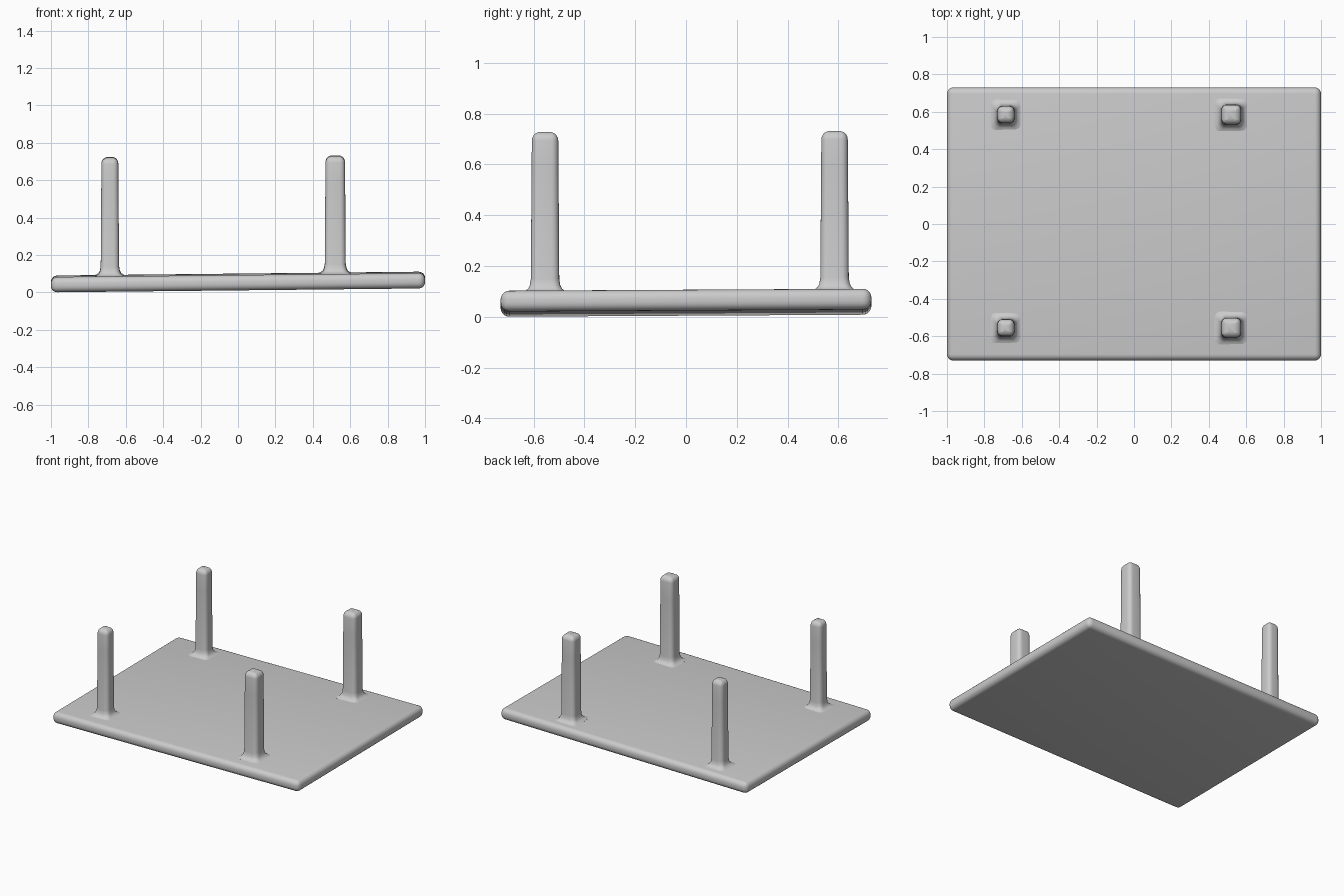
import bpy, bmesh, math

if "Cube" in bpy.data.objects:
    bpy.data.objects.remove(bpy.data.objects["Cube"])

grey = bpy.data.materials.new("plain grey")
grey.diffuse_color = (0.6, 0.6, 0.6, 1)
grey.use_nodes = True
grey.node_tree.nodes["Principled BSDF"].inputs["Base Color"].default_value = grey.diffuse_color


def slope(x, y):
    """Slight lean of the board."""
    return 0.0105 * (x + 1) + 0.0055 * (y + 0.73)


def finish(bm, name):
    bmesh.ops.recalc_face_normals(bm, faces=bm.faces)
    mesh = bpy.data.meshes.new(name)
    bm.to_mesh(mesh)
    bm.free()
    mesh.materials.append(grey)
    ob = bpy.data.objects.new(name, mesh)
    bpy.context.collection.objects.link(ob)
    bpy.context.view_layer.objects.active = ob
    ob.select_set(True)
    bpy.ops.object.shade_smooth_by_angle(angle=math.radians(40))
    ob.select_set(False)


# Table top: thin board with rounded edges, lying face down
bm = bmesh.new()
bmesh.ops.create_cube(bm, size=1)
for v in bm.verts:
    v.co = (v.co.x * 2, v.co.y * 1.46, (v.co.z + 0.5) * 0.082)
bmesh.ops.bevel(bm, geom=bm.edges[:], offset=0.034, segments=5,
                profile=0.5, affect='EDGES')
for v in bm.verts:
    v.co.z += slope(v.co.x, v.co.y)
finish(bm, "table_top")


def ring(bm, cx, cy, z, half, radius):
    """Rounded square of vertices."""
    radius = min(radius, half * 0.98)
    verts = []
    for corner in range(4):
        mid = math.pi / 4 + corner * math.pi / 2
        ox = math.copysign(half - radius, math.cos(mid))
        oy = math.copysign(half - radius, math.sin(mid))
        for i in range(6):
            a = corner * math.pi / 2 + i * math.pi / 10
            verts.append(bm.verts.new((cx + ox + radius * math.cos(a),
                                       cy + oy + radius * math.sin(a), z)))
    return verts


def leg(name, cx, cy, half, top):
    """Rounded post with a flared foot and a domed end."""
    base = 0.082 + slope(cx, cy)
    r = 0.034
    # (height, extra half width) from the flare to the dome
    profile = [(base - 0.02, 0.034), (base - 0.001, 0.034), (base + 0.004, 0.022),
               (base + 0.012, 0.012), (base + 0.025, 0.005), (base + 0.05, 0.001),
               (top - 0.15, -0.002)]
    for i in range(6):
        a = i * math.pi / 10
        profile.append((top - r + r * math.sin(a), -0.003 - r * (1 - math.cos(a))))
    bm = bmesh.new()
    rings = [ring(bm, cx, cy, z, half + e, 0.03 + min(e, 0)) for z, e in profile]
    for lo, hi in zip(rings, rings[1:]):
        for i in range(24):
            j = (i + 1) % 24
            bm.faces.new((lo[i], lo[j], hi[j], hi[i]))
    bm.faces.new(rings[0][::-1])
    bm.faces.new(rings[-1])
    finish(bm, name)


# Four upright legs
for side, x, half, top in (("left", -0.685, 0.048, 0.72), ("right", 0.52, 0.055, 0.728)):
    for end, y, lift in (("front", -0.555, 0), ("back", 0.585, 0.004)):
        leg(f"{end}_{side}_leg", x, y, half, top + lift)
